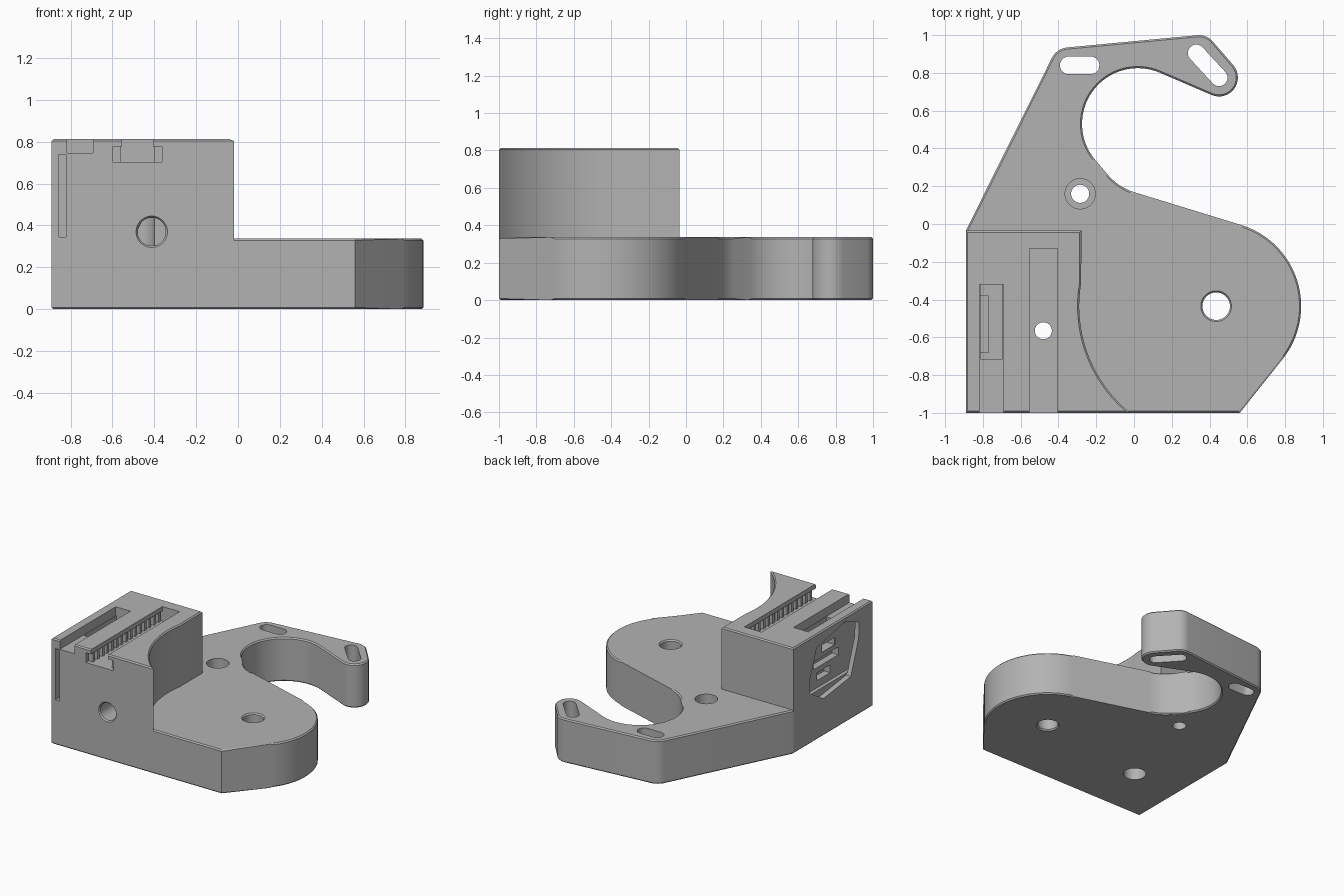
import bpy, bmesh
from math import cos, sin, radians, pi
from mathutils import Matrix, Vector

cube = bpy.data.objects.get("Cube")
if cube:
    bpy.data.objects.remove(cube, do_unlink=True)

grey = bpy.data.materials.new("plain grey")
grey.use_nodes = True
COLOUR = (0.45, 0.45, 0.45, 1)
grey.diffuse_color = COLOUR
grey.node_tree.nodes["Principled BSDF"].inputs["Base Color"].default_value = COLOUR


def arc(cx, cy, r, a0, a1, n=12):
    return [(cx + r * cos(radians(a0 + (a1 - a0) * i / n)),
             cy + r * sin(radians(a0 + (a1 - a0) * i / n))) for i in range(n + 1)]


def finish(name, bm):
    bmesh.ops.recalc_face_normals(bm, faces=bm.faces)
    mesh = bpy.data.meshes.new(name)
    bm.to_mesh(mesh)
    bm.free()
    mesh.materials.append(grey)
    ob = bpy.data.objects.new(name, mesh)
    bpy.context.scene.collection.objects.link(ob)
    return ob


def prism(name, outline, z0, z1, chamfer_at=(), size=0.009):
    """Extrude an outline, chamfering the rims at the given heights."""
    bm = bmesh.new()
    face = bm.faces.new([bm.verts.new((x, y, z0)) for x, y in outline])
    ext = bmesh.ops.extrude_face_region(bm, geom=[face])
    for v in ext["geom"]:
        if isinstance(v, bmesh.types.BMVert):
            v.co.z = z1
    rims = [e for e in bm.edges if any(
        all(abs(v.co.z - z) < 1e-5 for v in e.verts) for z in chamfer_at)]
    if rims:
        bmesh.ops.bevel(bm, geom=rims, offset=size, segments=1, affect='EDGES')
    return finish(name, bm)


def add_box(bm, x0, x1, y0, y1, z0, z1):
    m = Matrix.Translation(((x0 + x1) / 2, (y0 + y1) / 2, (z0 + z1) / 2))
    bmesh.ops.create_cube(bm, size=1, matrix=m @ Matrix.Diagonal((x1 - x0, y1 - y0, z1 - z0, 1)))


def box(name, *size):
    bm = bmesh.new()
    add_box(bm, *size)
    return finish(name, bm)


def rod(name, start, end, r0, r1=None):
    """Cylinder or cone between two points."""
    a, b = Vector(start), Vector(end)
    turn = (b - a).to_track_quat('Z', 'Y').to_matrix().to_4x4()
    bm = bmesh.new()
    bmesh.ops.create_cone(bm, cap_ends=True, segments=40, radius1=r0,
                          radius2=r0 if r1 is None else r1, depth=(b - a).length,
                          matrix=Matrix.Translation((a + b) / 2) @ turn)
    return finish(name, bm)


def slot(name, a, b, r):
    """Round-ended slot cutter running right through the base."""
    a, b = Vector(a), Vector(b)
    heading = Vector((1, 0)).angle_signed(b - a)
    deg = -heading * 180 / pi
    pts = arc(*b, r, deg - 90, deg + 90) + arc(*a, r, deg + 90, deg + 270)
    return prism(name, pts, -0.1, 0.5)


def combine(body, other, op):
    mod = body.modifiers.new(op, 'BOOLEAN')
    mod.operation, mod.solver, mod.object = op, 'EXACT', other
    bpy.context.view_layer.objects.active = body
    bpy.ops.object.modifier_apply(modifier=mod.name)
    bpy.data.objects.remove(other, do_unlink=True)


# Base plate with rounded lobe and open hook
TOP, HIGH, CX, CY = 0.337, 0.813, 0.435, -0.435
outline = [(-0.89, -1), (0.56, -1)]
outline += arc(CX, CY, 0.45, -40, 75, 32)
outline += arc(0.09, 0.455, 0.3, 253, 222, 8)
outline += arc(0.02, 0.53, 0.295, 222, 68, 36)
outline += arc(0.45, 0.775, 0.1, -112, 38, 16)
outline += arc(0.345, 0.905, 0.095, 42, 95, 8)
outline += arc(-0.345, 0.835, 0.1, 96, 153, 8)
outline += [(-0.89, -0.035)]
body = prism("mount_body", outline, 0, TOP, (0, TOP))

# Raised block with a concave side around the lobe
block = [(-0.89, -0.035), (-0.89, -1)]
block += arc(CX, CY, 0.725, 231.2, 170.2, 28) + [(-0.279, -0.035)]
combine(body, prism("block", block, 0.1, HIGH, (HIGH,)), 'UNION')

cutters = [
    # Lobe hole with chamfered mouths
    rod("lobe_hole", (CX, CY, -0.1), (CX, CY, 0.5), 0.073),
    rod("lobe_rim", (CX, CY, TOP - 0.01), (CX, CY, TOP + 0.01), 0.073, 0.09),
    rod("lobe_foot", (CX, CY, -0.01), (CX, CY, 0.01), 0.09, 0.073),
    # Stepped hole by the hook
    rod("screw_hole", (-0.285, 0.16, -0.1), (-0.285, 0.16, 0.5), 0.048),
    rod("screw_bore", (-0.285, 0.16, 0.13), (-0.285, 0.16, 0.5), 0.08),
    # Vertical hole through the block, wider from underneath
    rod("block_hole", (-0.48, -0.565, -0.1), (-0.48, -0.565, 1), 0.045),
    rod("block_bore", (-0.48, -0.565, -0.1), (-0.48, -0.565, 0.5), 0.08),
    # Front hole
    rod("front_hole", (-0.412, -1.1, 0.37), (-0.412, -0.565, 0.37), 0.067),
    rod("front_rim", (-0.412, -1.01, 0.37), (-0.412, -0.99, 0.37), 0.083, 0.067),
    # Hook slots
    slot("hook_slot", (-0.345, 0.84), (-0.23, 0.84), 0.047),
    slot("tip_slot", (0.33, 0.905), (0.45, 0.775), 0.045),
    # Undercut rail channel
    box("rail_opening", -0.553, -0.406, -1.1, -0.13, 0.74, 1),
    box("rail_channel", -0.597, -0.362, -1.1, -0.13, 0.702, 0.778),
    # Stepped top groove
    box("groove", -0.818, -0.692, -1.1, -0.32, 0.745, 1),
    box("groove_pocket", -0.812, -0.695, -0.715, -0.32, 0.55, 1),
    # Thin slit entering from the front
    box("slit", -0.855, -0.822, -1.1, -0.23, 0.345, 0.74),
]

# Angular window in the outer wall, swung upright from a flat outline
window = prism("window", [(-0.32, 0.71), (-0.66, 0.777), (-0.835, 0.71), (-0.83, 0.59),
                          (-0.735, 0.33), (-0.40, 0.287), (-0.235, 0.39), (-0.24, 0.5)],
               -1, -0.85)
window.data.transform(Matrix(((0, 0, 1, 0), (1, 0, 0, 0), (0, 1, 0, 0), (0, 0, 0, 1))))
cutters.append(window)

# Small pockets behind the window
for z, y0, y1 in ((0.62, -0.64, -0.48), (0.53, -0.68, -0.38), (0.43, -0.58, -0.42)):
    cutters.append(box("window_pocket", -0.9, -0.77, y0, y1, z - 0.03, z + 0.03))

for cutter in cutters:
    combine(body, cutter, 'DIFFERENCE')

# Rows of ribs on both sides of the rail channel
bm = bmesh.new()
for i in range(15):
    y = -0.965 + i * 0.057
    for x0, x1 in ((-0.6, -0.56), (-0.4, -0.36)):
        add_box(bm, x0, x1, y, y + 0.025, 0.7, 0.78)
ribs = finish("rail_ribs", bm)

for ob in bpy.context.selected_objects:
    ob.select_set(False)
body.select_set(True)
bpy.context.view_layer.objects.active = body
bpy.ops.object.shade_smooth_by_angle(angle=radians(25))
